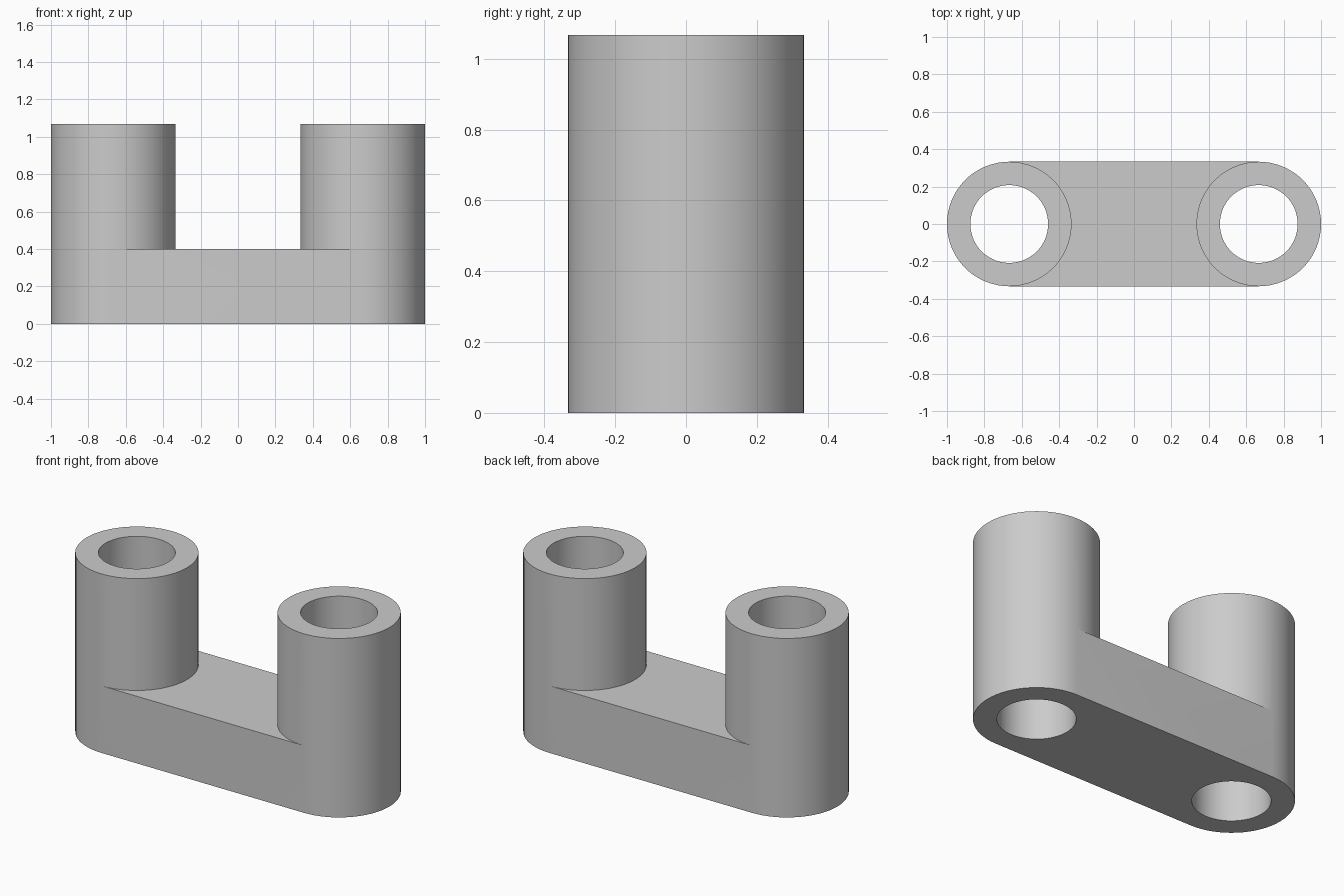
import bpy
import bmesh
from math import cos, sin, pi, radians

cube = bpy.data.objects.get("Cube")
if cube:
    bpy.data.objects.remove(cube, do_unlink=True)

SEGMENTS = 64
QUARTER = SEGMENTS // 4
CENTRE = 0.667          # distance of each tube axis from the middle
OUTER, BORE = 0.333, 0.208
BAR_TOP, TUBE_TOP = 0.4, 1.067

# Plain grey finish
grey = bpy.data.materials.new("plain grey")
grey.use_nodes = True
colour = (0.6, 0.6, 0.6, 1)
grey.diffuse_color = colour
grey.node_tree.nodes["Principled BSDF"].inputs["Base Color"].default_value = colour

bm = bmesh.new()


def ring(side, radius, z):
    """Circle of vertices, starting at the side facing the other tube."""
    return [bm.verts.new((side * (CENTRE - radius * cos(a)), radius * sin(a), z))
            for a in (2 * pi * i / SEGMENTS for i in range(SEGMENTS))]


def band(a, b, indices=range(SEGMENTS)):
    for i in indices:
        j = (i + 1) % SEGMENTS
        bm.faces.new((a[i], a[j], b[j], b[i]))


# Half of each circle that meets the bar
inner_half = range(-QUARTER, QUARTER)
outer_half = range(QUARTER, SEGMENTS - QUARTER)

# Two open tubes, walls left out where the bar joins
feet, shoulders = [], []
for side in (-1, 1):
    foot, shoulder, rim = (ring(side, OUTER, z) for z in (0, BAR_TOP, TUBE_TOP))
    bore_low, bore_high = (ring(side, BORE, z) for z in (0, TUBE_TOP))
    band(foot, shoulder, outer_half)
    band(shoulder, rim)
    band(rim, bore_high)
    band(bore_high, bore_low)
    band(bore_low, foot)
    feet.append(foot)
    shoulders.append(shoulder)

# Connecting bar: top, bottom and the two flat sides
for left, right in (feet, shoulders):
    for i in inner_half:
        bm.faces.new((left[i], left[i + 1], right[i + 1], right[i]))
for i in (-QUARTER, QUARTER):
    bm.faces.new((feet[0][i], feet[1][i], shoulders[1][i], shoulders[0][i]))

bmesh.ops.recalc_face_normals(bm, faces=bm.faces)
mesh = bpy.data.meshes.new("twin_tube_link")
bm.to_mesh(mesh)
bm.free()
mesh.materials.append(grey)

link = bpy.data.objects.new("twin_tube_link", mesh)
bpy.context.collection.objects.link(link)
bpy.ops.object.select_all(action="DESELECT")
link.select_set(True)
bpy.context.view_layer.objects.active = link
bpy.ops.object.shade_smooth_by_angle(angle=radians(30))
